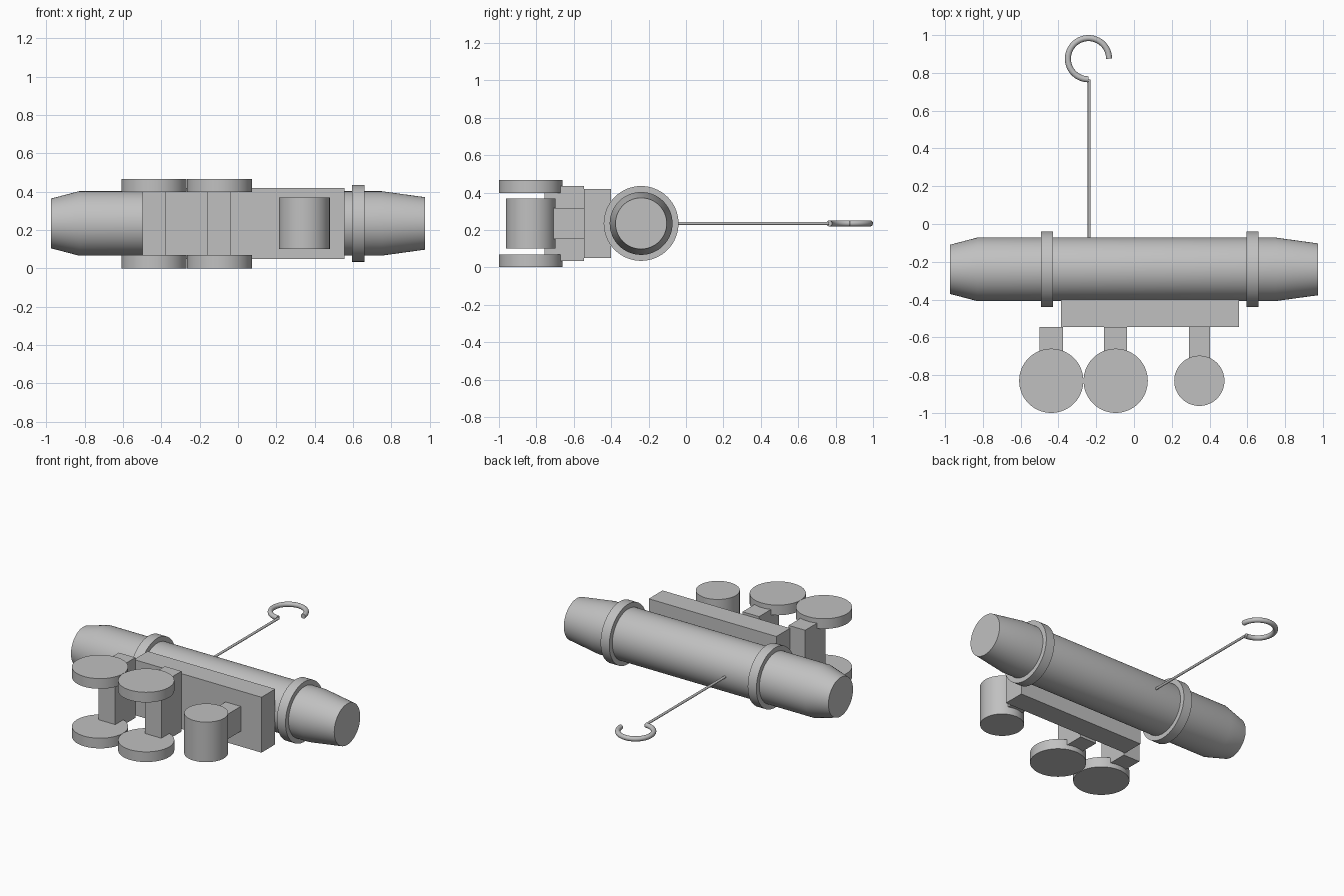
import bpy
import bmesh
import math
from mathutils import Matrix, Vector

default = bpy.data.objects.get("Cube")
if default:
    bpy.data.objects.remove(default, do_unlink=True)

grey = bpy.data.materials.new("plain grey")
grey.use_nodes = True
GREY = (0.53, 0.53, 0.53, 1)
grey.diffuse_color = GREY
grey.node_tree.nodes["Principled BSDF"].inputs["Base Color"].default_value = GREY

AXIS_Y, AXIS_Z = -0.24, 0.235
DRUM_Y = -0.83


def finish(name, bm, smooth=False):
    bmesh.ops.recalc_face_normals(bm, faces=bm.faces)
    mesh = bpy.data.meshes.new(name)
    bm.to_mesh(mesh)
    bm.free()
    mesh.materials.append(grey)
    obj = bpy.data.objects.new(name, mesh)
    bpy.context.collection.objects.link(obj)
    if smooth:
        bpy.ops.object.select_all(action="DESELECT")
        obj.select_set(True)
        bpy.context.view_layer.objects.active = obj
        bpy.ops.object.shade_smooth_by_angle(angle=math.radians(35))
    return obj


def box(name, low, high):
    low, high = Vector(low), Vector(high)
    bm = bmesh.new()
    place = Matrix.Translation((low + high) / 2) @ Matrix.Diagonal((*(high - low), 1))
    bmesh.ops.create_cube(bm, size=1, matrix=place)
    return finish(name, bm)


def cylinder(name, centre, radius, depth, turn=Matrix()):
    bm = bmesh.new()
    bmesh.ops.create_cone(bm, cap_ends=True, segments=64, radius1=radius, radius2=radius,
                          depth=depth, matrix=Matrix.Translation(centre) @ turn)
    return finish(name, bm, True)


def sweep(name, path, radius, sides, up):
    """Round tube along a planar path, closed at both ends."""
    bm = bmesh.new()
    rings = []
    for i, p in enumerate(path):
        along = (path[min(i + 1, len(path) - 1)] - path[max(i - 1, 0)]).normalized()
        across = along.cross(up)
        angles = [math.tau * k / sides for k in range(sides)]
        rings.append([bm.verts.new(p + radius * (math.cos(a) * across + math.sin(a) * up))
                      for a in angles])
    for a, b in zip(rings, rings[1:]):
        for k in range(sides):
            n = (k + 1) % sides
            bm.faces.new((a[k], a[n], b[n], b[k]))
    bm.faces.new(rings[0])
    bm.faces.new(rings[-1])
    return finish(name, bm, True)


# Main tube with tapered ends, turned around the x axis
bm = bmesh.new()
profile = [(-0.975, 0), (-0.975, 0.13), (-0.83, 0.168), (0.75, 0.168), (0.975, 0.137), (0.975, 0)]
points = [bm.verts.new((x, AXIS_Y, AXIS_Z + r)) for x, r in profile]
edges = [bm.edges.new(pair) for pair in zip(points, points[1:])]
bmesh.ops.spin(bm, geom=points + edges, cent=(0, AXIS_Y, AXIS_Z), axis=(1, 0, 0),
               angle=math.tau, steps=64, use_merge=False)
bmesh.ops.remove_doubles(bm, verts=bm.verts, dist=0.0001)
finish("main_tube", bm, True)

# Collars around the tube
sideways = Matrix.Rotation(math.pi / 2, 4, "Y")
for side, x in (("right", -0.46), ("left", 0.627)):
    cylinder(side + "_collar", (x, AXIS_Y, AXIS_Z), 0.2, 0.064, sideways)

# Mounting plate
box("mounting_plate", (-0.387, -0.545, 0.05), (0.555, -0.4, 0.42))

# Paired discs held by upright arms
for side, x in (("outer", -0.438), ("inner", -0.097)):
    box(side + "_arm", (x - 0.061, -0.757, 0.033), (x + 0.061, -0.545, 0.436))
    for level, z in (("lower", 0.035), ("upper", 0.433)):
        cylinder(f"{side}_{level}_disc", (x, DRUM_Y, z), 0.17, 0.068)

# Small drum on its own arm
box("drum_arm", (0.29, DRUM_Y, 0.152), (0.402, -0.545, 0.318))
cylinder("drum", (0.346, DRUM_Y, 0.235), 0.133, 0.268)

# Rod and open hook
up = Vector((0, 0, 1))
ROD_X = -0.237
sweep("rod", [Vector((ROD_X, -0.1, AXIS_Z)), Vector((ROD_X, 0.765, AXIS_Z))], 0.008, 16, up)
hook = []
for i in range(49):
    a = -math.pi / 2 - 1.5 * math.pi * i / 48
    hook.append(Vector((ROD_X - 0.004 + 0.109 * math.cos(a), 0.875 + 0.109 * math.sin(a), AXIS_Z)))
sweep("hook", hook, 0.016, 16, up)
